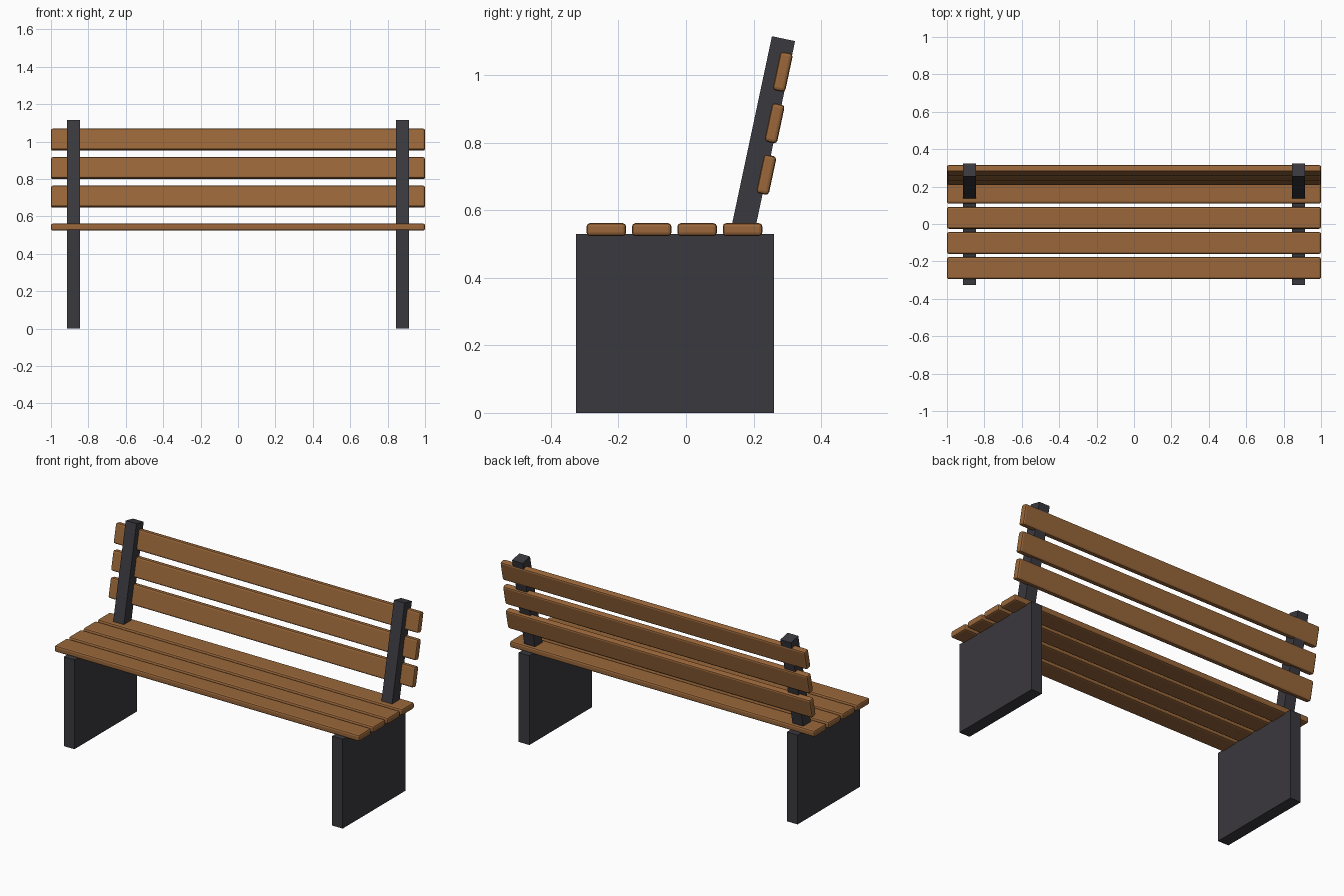
import bpy, math

if "Cube" in bpy.data.objects:
    bpy.data.objects.remove(bpy.data.objects["Cube"])

def material(name, rgb):
    m = bpy.data.materials.new(name)
    m.diffuse_color = (*rgb, 1.0)
    m.use_nodes = True
    m.node_tree.nodes["Principled BSDF"].inputs["Base Color"].default_value = m.diffuse_color
    return m

WOOD = material("warm wood", (0.32, 0.135, 0.042))
IRON = material("dark metal", (0.042, 0.040, 0.048))
TILT = math.radians(-12)  # backrest leans towards +y


def box(name, size, loc, mat, tilt=0.0, bevel=0.0):
    bpy.ops.mesh.primitive_cube_add(size=1, location=loc)
    ob = bpy.context.object
    ob.name = name
    ob.scale = size
    bpy.ops.object.transform_apply(location=False, rotation=False, scale=True)
    ob.rotation_euler.x = tilt
    ob.data.materials.append(mat)
    if bevel:
        b = ob.modifiers.new("rounded edges", 'BEVEL')
        b.width = bevel
        b.segments = 2
    return ob


# Side panels and leaning back posts
for side, sx in (("left", -1), ("right", 1)):
    box(f"{side}_side_panel", (0.07, 0.587, 0.53), (sx * 0.88, -0.0325, 0.265), IRON)
    box(f"{side}_back_post", (0.07, 0.07, 0.60), (sx * 0.88, 0.164 + 0.0625, 0.815), IRON, TILT)

# Seat slats
for i in range(4):
    box(f"seat_slat_{i + 1}", (2.0, 0.117, 0.038),
        (0, -0.236 + i * 0.1345, 0.543), WOOD, bevel=0.01)

# Backrest slats, set into the rear of the posts
for i in range(3):
    box(f"back_slat_{i + 1}", (2.0, 0.038, 0.117),
        (0, 0.238 + i * 0.0243, 0.7055 + i * 0.1525), WOOD, TILT, bevel=0.01)
